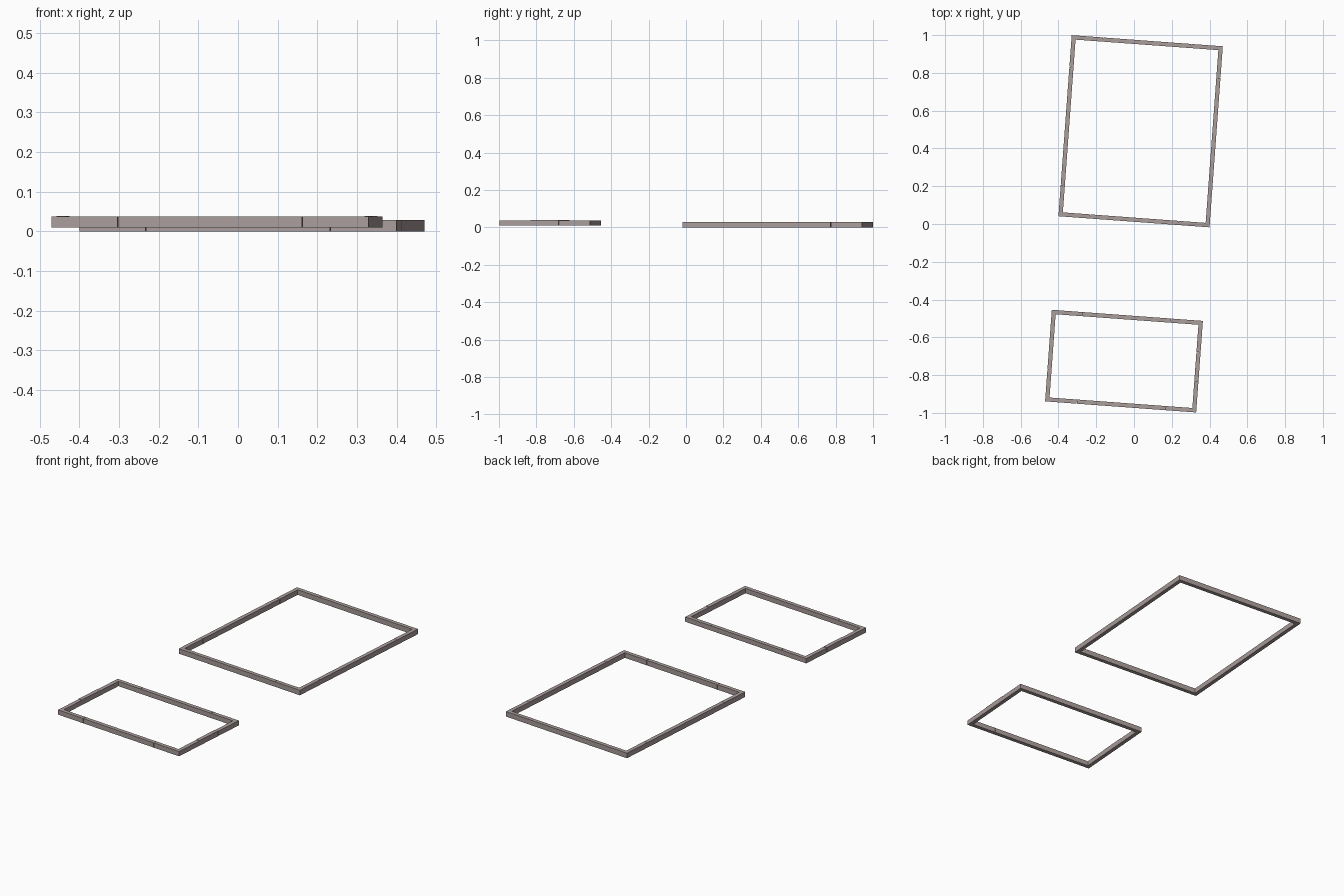
import bpy, bmesh, math
from mathutils import Matrix

if "Cube" in bpy.data.objects:
    bpy.data.objects.remove(bpy.data.objects["Cube"])

ANGLE = math.radians(-4.2)
W = 0.022      # rail thickness
ARM = 0.167    # outer length of a corner arm
GAP = 0.001    # hairline joint between pieces

stone = bpy.data.materials.new("warm_grey")
stone.diffuse_color = (0.40, 0.34, 0.33, 1)
stone.use_nodes = True
stone.node_tree.nodes["Principled BSDF"].inputs["Base Color"].default_value = stone.diffuse_color


def prism(name, outline, z0, h, matrix):
    """Extrude a flat outline upward and place it."""
    bm = bmesh.new()
    base = bm.faces.new([bm.verts.new((x, y, z0)) for x, y in outline])
    ext = bmesh.ops.extrude_face_region(bm, geom=[base])
    top = [v for v in ext["geom"] if isinstance(v, bmesh.types.BMVert)]
    bmesh.ops.translate(bm, verts=top, vec=(0, 0, h))
    bmesh.ops.transform(bm, matrix=matrix, verts=bm.verts)
    bmesh.ops.recalc_face_normals(bm, faces=bm.faces)
    mesh = bpy.data.meshes.new(name)
    bm.to_mesh(mesh)
    bm.free()
    mesh.materials.append(stone)
    bpy.context.collection.objects.link(bpy.data.objects.new(name, mesh))


def rect(x0, x1, y0, y1):
    return [(x0, y0), (x1, y0), (x1, y1), (x0, y1)]


def frame(name, cx, cy, width, depth, z0, h, side_extra):
    place = Matrix.Translation((cx, cy, 0)) @ Matrix.Rotation(ANGLE, 4, 'Z')
    X, Y = width / 2, depth / 2
    # L-shaped corner pieces
    corner = [(X, Y), (X - ARM, Y), (X - ARM, Y - W),
              (X - W, Y - W), (X - W, Y - ARM), (X, Y - ARM)]
    for sx, xn in ((-1, "left"), (1, "right")):
        for sy, yn in ((-1, "front"), (1, "back")):
            prism(f"{name}_corner_{yn}_{xn}",
                  [(sx * x, sy * y) for x, y in corner], z0, h, place)
    # straight rails between the corners
    mx, my = X - ARM - GAP, Y - ARM - GAP
    for s, xn, yn in ((-1, "left", "front"), (1, "right", "back")):
        a, b = sorted((s * Y, s * (Y - W)))
        prism(f"{name}_rail_{yn}", rect(-mx, mx, a, b), z0, h, place)
        a, b = sorted((s * X, s * (X - W)))
        prism(f"{name}_rail_{xn}", rect(a, b, -my, my), z0, h + side_extra, place)


frame("large_frame", 0.035, 0.491, 0.802, 0.961, 0.0, 0.0285, 0.0)
frame("small_frame", -0.053, -0.726, 0.802, 0.486, 0.010, 0.027, 0.002)
